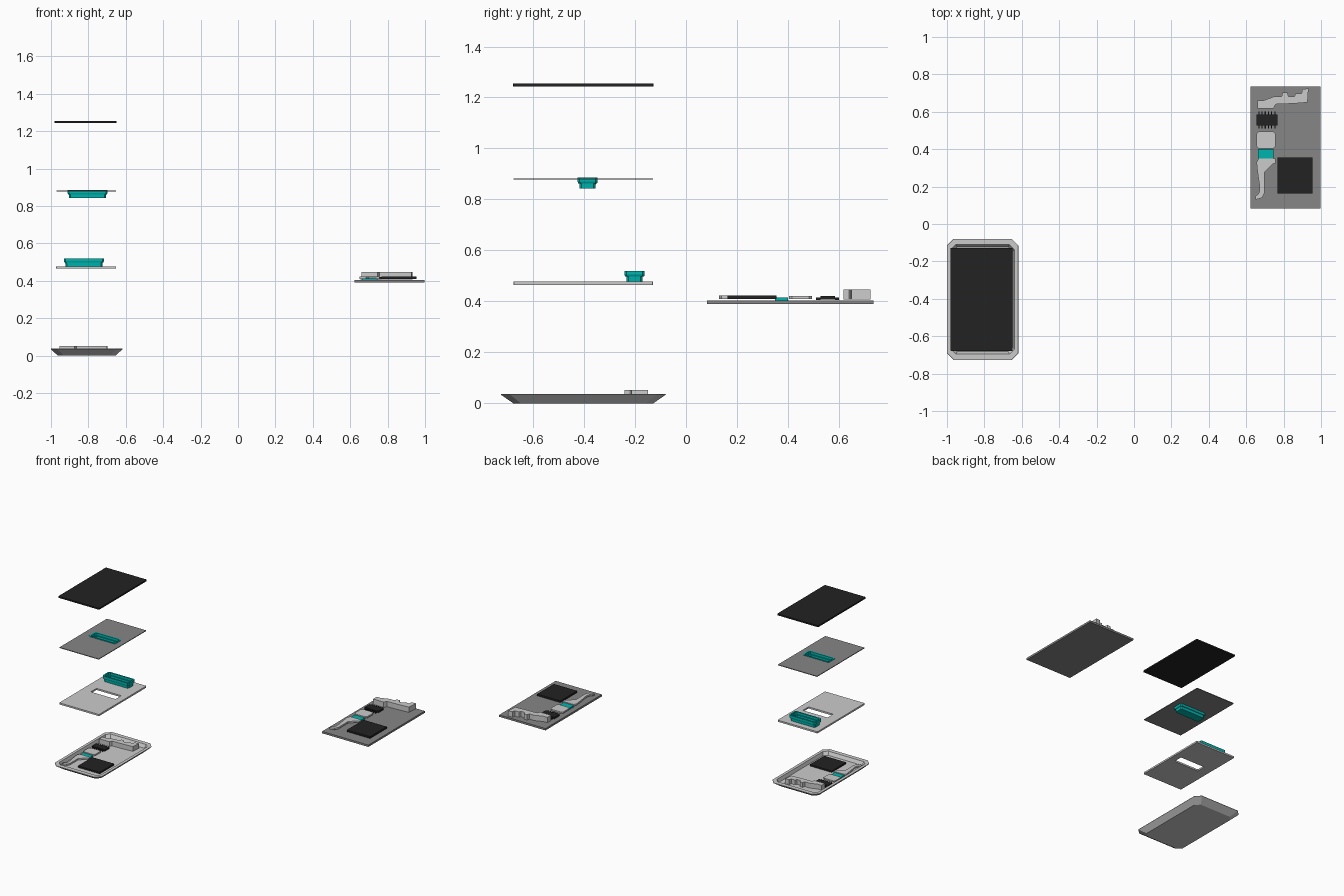
import bpy, bmesh

if "Cube" in bpy.data.objects:
    bpy.data.objects.remove(bpy.data.objects["Cube"])


def material(name, rgb):
    m = bpy.data.materials.new(name)
    m.diffuse_color = (*rgb, 1)
    m.use_nodes = True
    m.node_tree.nodes["Principled BSDF"].inputs["Base Color"].default_value = m.diffuse_color
    return m


TEAL = material("teal", (0.0, 0.46, 0.43))
DARK = material("dark", (0.016, 0.016, 0.016))
MID = material("mid_grey", (0.24, 0.24, 0.24))


def finish(name, bm, mat=None):
    bmesh.ops.recalc_face_normals(bm, faces=bm.faces)
    me = bpy.data.meshes.new(name)
    bm.to_mesh(me)
    bm.free()
    ob = bpy.data.objects.new(name, me)
    bpy.context.collection.objects.link(ob)
    if mat:
        me.materials.append(mat)
    return ob


def rect(cx, cy, w, d, c):
    """Rectangle outline with cut corners."""
    w, d = w / 2, d / 2
    pts = [(-w + c, -d), (w - c, -d), (w, -d + c), (w, d - c),
           (w - c, d), (-w + c, d), (-w, d - c), (-w, -d + c)]
    return [(cx + x, cy + y) for x, y in pts]


def loft(name, rings, mat=None, closed=False):
    """Skin (outline, z) rings; cap the ends, or join last to first."""
    bm = bmesh.new()
    loops = [[bm.verts.new((x, y, z)) for x, y in pts] for pts, z in rings]
    pairs = list(zip(loops, loops[1:]))
    if closed:
        pairs.append((loops[-1], loops[0]))
    else:
        bm.faces.new(loops[0])
        bm.faces.new(loops[-1])
    for a, b in pairs:
        n = len(a)
        for i in range(n):
            j = (i + 1) % n
            bm.faces.new((a[i], a[j], b[j], b[i]))
    return finish(name, bm, mat)


def prism(name, pts, z0, z1, mat=None):
    return loft(name, [(pts, z0), (pts, z1)], mat)


def box_pts(x0, x1, y0, y1):
    return [(x0, y0), (x1, y0), (x1, y1), (x0, y1)]


def frame(name, outer, hole, z0, z1, mat=None):
    """Flat plate with a slot."""
    return loft(name, [(outer, z0), (outer, z1), (hole, z1), (hole, z0)], mat, True)


def tray(name, cx, cy, z0, z1):
    """Stepped teal tray with a stepped hollow."""
    zm = (z0 + z1) / 2
    r = lambda w, d, c=0.008: rect(cx, cy, w, d, c)
    return loft(name, [
        (r(0.197, 0.062), z0), (r(0.200, 0.064), zm - 0.002),
        (r(0.206, 0.074), zm - 0.002), (r(0.214, 0.079), zm + 0.006),
        (r(0.214, 0.079), z1), (r(0.194, 0.060), z1),
        (r(0.194, 0.060), zm + 0.004), (r(0.178, 0.046), zm + 0.004),
        (r(0.178, 0.046), z0 + 0.006)], TEAL)


CAMERA_BAR = [(.66, .618), (.746, .618), (.757, .64), (.853, .644), (.928, .65),
              (.933, .725), (.90, .72), (.896, .698), (.864, .698), (.858, .682),
              (.826, .682), (.82, .703), (.795, .703), (.789, .682), (.751, .682),
              (.69, .66), (.66, .66)]
BRACKET = [(.655, .33), (.665, .35), (.756, .35), (.756, .325), (.74, .32),
           (.697, .275), (.697, .165), (.685, .14), (.65, .13), (.65, .15),
           (.665, .16), (.672, .18), (.672, .2), (.66, .28)]


def electronics(prefix, ox, oy, oz, sx, sy, sz):
    """Circuit parts drawn on the loose board, remapped for the case."""
    def part(name, pts, z0, z1, mat=None):
        pts = [(ox + sx * (x - .799), oy + sy * (y - .663)) for x, y in pts]
        prism(prefix + name, pts, oz + sz * z0, oz + sz * z1, mat)

    part("camera_bar", CAMERA_BAR, .004, .043)
    part("bracket", BRACKET, .006, .018)
    part("battery", box_pts(.767, .955, .163, .356), .006, .019, DARK)
    part("connector", box_pts(.663, .746, .35, .40), 0, .011, TEAL)
    part("shield", rect(.7055, .449, .101, .09, .012), .006, .017)
    part("chip", box_pts(.655, .767, .527, .585), .004, .016, DARK)
    # chip legs along both long edges
    for i in range(6):
        x = .668 + i * .017
        for side, y in (("front", .519), ("back", .593)):
            part(f"chip_leg_{side}_{i}", box_pts(x - .003, x + .003, y - .008, y + .008),
                 .002, .012, DARK)


# loose circuit board
prism("circuit_board", box_pts(.623, .997, .083, .735), .39, .404, MID)
electronics("board_", .799, .663, .404, 1, 1, 1)

# open back case with sloping walls
CX, CY = -.809, -.403
loft("back_case", [
    (rect(CX, CY, .31, .55, .03), 0), (rect(CX, CY, .382, .648, .036), .034),
    (rect(CX, CY, .380, .646, .036), .037), (rect(CX, CY, .338, .585, .025), .037),
    (rect(CX, CY, .322, .56, .025), .013)])
electronics("case_", -.8235, -.202, .013, .944, .86, .9)

# middle plate with slot and its tray
SX = -.812
frame("middle_plate", rect(SX, CY, .322, .548, .002),
      rect(-.80, -.383, .2, .066, .004), .465, .477)
tray("plate_tray", -.824, -.202, .477, .52)

# thin sheet with hanging tray
frame("thin_sheet", rect(SX, CY, .318, .548, .002),
      rect(-.805, -.386, .2, .066, .004), .878, .883, MID)
tray("sheet_tray", -.805, -.386, .842, .886)

# screen glass
prism("screen", rect(-.8145, CY, .331, .551, .002), 1.244, 1.255, DARK)
